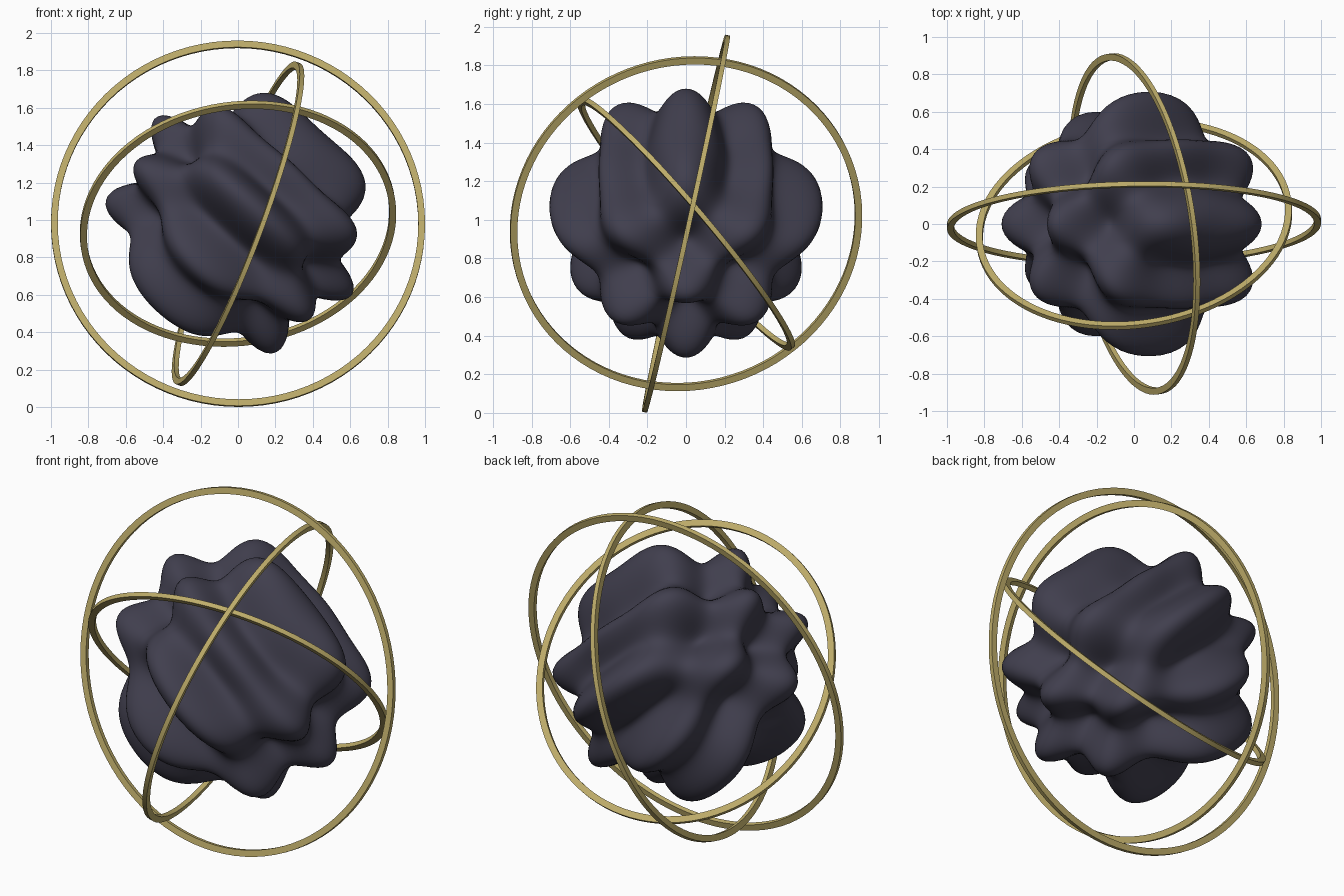
import bpy, bmesh, math
from mathutils import Vector

if "Cube" in bpy.data.objects:
    bpy.data.objects.remove(bpy.data.objects["Cube"])

CENTRE = Vector((0, 0, 0.98))


def material(name, rgb):
    m = bpy.data.materials.new(name)
    m.diffuse_color = (*rgb, 1)
    m.use_nodes = True
    m.node_tree.nodes["Principled BSDF"].inputs["Base Color"].default_value = m.diffuse_color
    return m


DARK = material("dark slate", (0.052, 0.049, 0.076))
GOLD = material("pale gold", (0.52, 0.42, 0.145))


def finish(name, bm, mat, angle):
    bmesh.ops.recalc_face_normals(bm, faces=bm.faces)
    me = bpy.data.meshes.new(name)
    bm.to_mesh(me)
    bm.free()
    me.materials.append(mat)
    ob = bpy.data.objects.new(name, me)
    ob.location = CENTRE
    bpy.context.collection.objects.link(ob)
    bpy.ops.object.select_all(action='DESELECT')
    ob.select_set(True)
    bpy.context.view_layer.objects.active = ob
    bpy.ops.object.shade_smooth_by_angle(angle=math.radians(angle))
    return ob


# Rippled core: sphere pushed in and out by a diagonal wave times a y wave
bm = bmesh.new()
bmesh.ops.create_icosphere(bm, subdivisions=6, radius=1)
for v in bm.verts:
    n = v.co.normalized()
    wave = math.sin(5.9 * n.x + 6.55 * n.z) * math.cos(6.35 * n.y)
    v.co = n * (0.6 + 0.118 * wave)
finish("rippled_core", bm, DARK, 80)


# Rings: flat rectangular band swept round a circle, tilted to a normal
def ring(name, outer, normal, radial=0.036, axial=0.026, steps=96):
    bm = bmesh.new()
    rot = Vector(normal).normalized().to_track_quat('Z', 'Y')
    loops = []
    for i in range(steps):
        a = 2 * math.pi * i / steps
        d = Vector((math.cos(a), math.sin(a), 0))
        section = ((outer, -1), (outer, 1), (outer - radial, 1), (outer - radial, -1))
        loops.append([bm.verts.new(rot @ (d * r + Vector((0, 0, s * axial / 2))))
                      for r, s in section])
    for i in range(steps):
        p, q = loops[i], loops[(i + 1) % steps]
        for j in range(4):
            k = (j + 1) % 4
            bm.faces.new((p[j], q[j], q[k], p[k]))
    finish(name, bm, GOLD, 40)


ring("outer_ring", 1.0, (-0.015, 0.975, -0.215))
ring("middle_ring", 0.92, (0.928, 0.137, -0.346))
ring("inner_ring", 0.85, (0.109, -0.757, -0.645))
